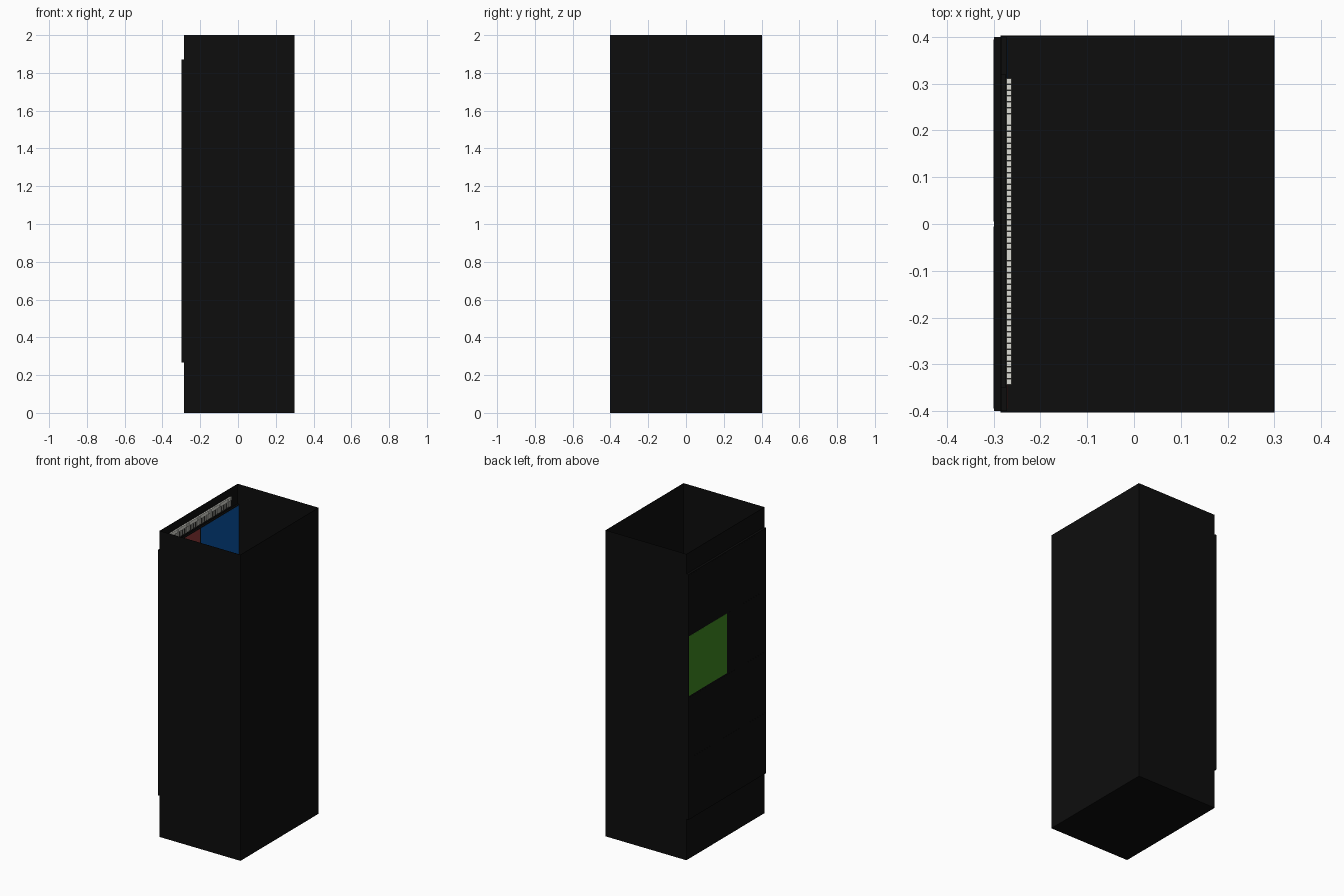
import bpy, bmesh

if "Cube" in bpy.data.objects:
    bpy.data.objects.remove(bpy.data.objects["Cube"])

def material(name, rgb):
    m = bpy.data.materials.new(name)
    m.diffuse_color = (*rgb, 1)
    m.use_nodes = True
    m.node_tree.nodes["Principled BSDF"].inputs["Base Color"].default_value = m.diffuse_color
    return m

BLACK = material("black_paint", (0.004, 0.004, 0.004))
BLUE = material("blue_paint", (0.003, 0.09, 0.38))
RED = material("red_paint", (0.28, 0.04, 0.04))
GREEN = material("green_paint", (0.05, 0.24, 0.015))
PALE = material("pale_plastic", (0.72, 0.72, 0.66))

def add_box(bm, lo, hi):
    verts = bmesh.ops.create_cube(bm, size=1)["verts"]
    for v in verts:
        v.co = [(lo[i] + hi[i]) / 2 + v.co[i] * (hi[i] - lo[i]) for i in range(3)]
    return verts

def make(name, bm, mat):
    me = bpy.data.meshes.new(name)
    bm.to_mesh(me)
    bm.free()
    ob = bpy.data.objects.new(name, me)
    bpy.context.collection.objects.link(ob)
    me.materials.append(mat)
    return ob

def box(name, lo, hi, mat):
    bm = bmesh.new()
    add_box(bm, lo, hi)
    return make(name, bm, mat)

# Cabinet shell, open at the top
bm = bmesh.new()
add_box(bm, (-0.285, -0.403, 0), (0.3, 0.403, 2))
bm.faces.ensure_lookup_table()
top = [f for f in bm.faces if f.calc_center_median().z > 1.99]
bmesh.ops.delete(bm, geom=top, context='FACES')
shell = make("cabinet_shell", bm, BLACK)
solid = shell.modifiers.new("sheet_thickness", 'SOLIDIFY')
solid.thickness = 0.003
solid.offset = -1

# Grid of square panels passing through the left wall
Z0, PITCH, GAP = 0.27, 0.4, 0.005
box("panel_frame", (-0.2995, -0.4, Z0 - 0.003), (-0.2715, 0.4, Z0 + 1.6), BLACK)
outer = {(2, 1): GREEN}
inner = {(3, 0): RED, (3, 1): BLUE, (2, 1): GREEN}
for row in range(4):
    for col in range(2):
        y, z = -0.4 + col * PITCH, Z0 + row * PITCH
        for side, x0, x1, colours in (("outer", -0.3, -0.298, outer),
                                      ("inner", -0.273, -0.271, inner)):
            box(f"{side}_panel_{row}_{col}", (x0, y + GAP, z + GAP),
                (x1, y + PITCH - GAP, z + PITCH - GAP),
                colours.get((row, col), BLACK))

# Row of narrow terminals with hanging pins on the inside of the wall
COUNT, START, STEP = 52, -0.343, 0.0126
bm = bmesh.new()
for i in range(COUNT):
    y = START + i * STEP
    add_box(bm, (-0.273, y, 1.935), (-0.262, y + STEP - 0.001, 1.957))
    add_box(bm, (-0.271, y + 0.004, 1.895), (-0.266, y + 0.008, 1.935))
make("terminal_row", bm, PALE)

# Rail carrying the terminals
box("terminal_rail", (-0.283, -0.35, 1.938), (-0.2735, 0.32, 1.95), BLACK)
